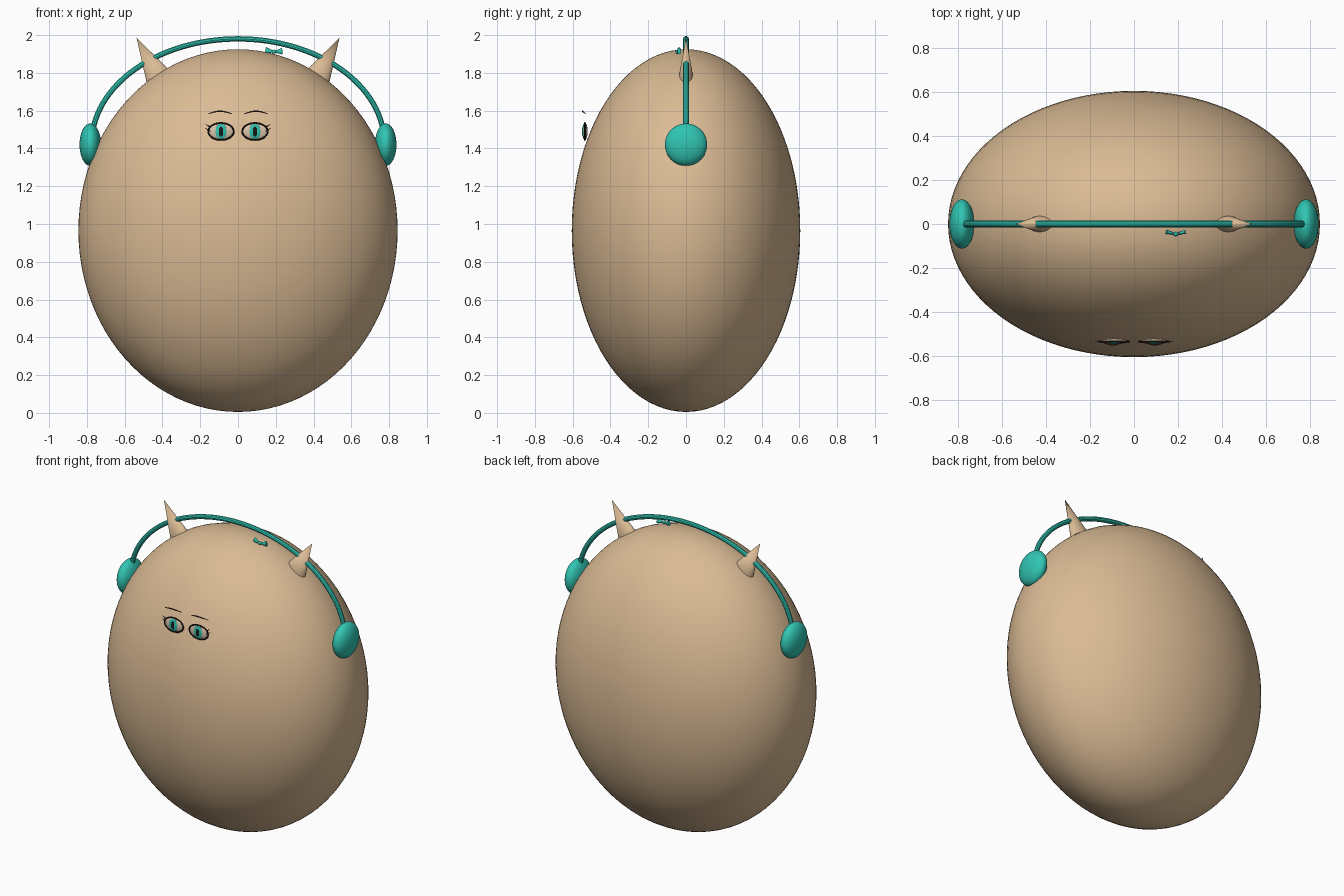
import bpy
from math import sin, cos, pi
from mathutils import Vector

if "Cube" in bpy.data.objects:
    bpy.data.objects.remove(bpy.data.objects["Cube"], do_unlink=True)


def material(name, rgb):
    m = bpy.data.materials.new(name)
    m.use_nodes = True
    m.diffuse_color = (*rgb, 1)
    m.node_tree.nodes["Principled BSDF"].inputs["Base Color"].default_value = (*rgb, 1)
    return m


TAN = material("tan skin", (0.71, 0.50, 0.30))
TEAL = material("teal", (0.03, 0.56, 0.45))
BLACK = material("black", (0.01, 0.01, 0.01))
WHITE = material("eye beige", (0.72, 0.55, 0.40))
BROWN = material("brow brown", (0.06, 0.03, 0.02))


def finish(name, mat):
    ob = bpy.context.object
    ob.name = ob.data.name = name
    ob.data.materials.clear()
    ob.data.materials.append(mat)
    bpy.ops.object.transform_apply(location=False, rotation=False, scale=True)
    bpy.ops.object.shade_smooth_by_angle()
    return ob


def ellipsoid(name, loc, radii, mat, seg=32):
    bpy.ops.mesh.primitive_uv_sphere_add(segments=seg, ring_count=seg // 2, location=loc)
    bpy.context.object.scale = radii
    return finish(name, mat)


def cone(name, base, tip, radii, mat, top=0.0):
    """Flattened cone from base to tip; radii are in-plane and along y."""
    base, tip = Vector(base), Vector(tip)
    d = tip - base
    bpy.ops.mesh.primitive_cone_add(vertices=32, radius1=1, radius2=top, depth=d.length,
                                    location=(base + tip) / 2)
    ob = bpy.context.object
    ob.rotation_euler = d.to_track_quat('Z', 'Y').to_euler()
    ob.scale = (radii[0], radii[1], 1)
    # keep the flattened direction along y
    if abs((ob.rotation_euler.to_matrix() @ Vector((1, 0, 0))).y) > 0.5:
        ob.scale = (radii[1], radii[0], 1)
    return finish(name, mat)


def tube(name, points, radius, mat, taper=None, cyclic=False):
    cu = bpy.data.curves.new(name, 'CURVE')
    cu.dimensions = '3D'
    cu.bevel_depth = radius
    cu.bevel_resolution = 3
    cu.use_fill_caps = True
    sp = cu.splines.new('POLY')
    sp.points.add(len(points) - 1)
    sp.use_cyclic_u = cyclic
    for i, (p, co) in enumerate(zip(sp.points, points)):
        p.co = (*co, 1)
        if taper:
            p.radius = taper(i / (len(points) - 1))
    ob = bpy.data.objects.new(name, cu)
    bpy.context.collection.objects.link(ob)
    bpy.ops.object.select_all(action='DESELECT')
    ob.select_set(True)
    bpy.context.view_layer.objects.active = ob
    bpy.ops.object.convert(target='MESH')
    return finish(name, mat)


# Egg-shaped body
ellipsoid("body", (0, 0, 0.965), (0.845, 0.605, 0.96), TAN, 96)

# Headset band
N = 64
tube("headband", [(0.775 * cos(pi * i / N), 0, 1.425 + 0.555 * sin(pi * i / N))
                  for i in range(N + 1)], 0.015, TEAL)

for s, side in ((-1, "right"), (1, "left")):
    ellipsoid(f"ear_pad_{side}", (s * 0.782, 0, 1.42), (0.057, 0.112, 0.112), TEAL, 48)
    cone(f"horn_{side}", (s * 0.425, 0, 1.785), (s * 0.537, 0, 1.985), (0.068, 0.037), TAN)

    # Eye: layered flat ellipsoids with a dark rim
    ex, ez = s * 0.09, 1.49
    ellipsoid(f"eyeball_{side}", (ex, -0.533, ez), (0.066, 0.012, 0.043), WHITE)
    ellipsoid(f"iris_{side}", (ex, -0.541, ez), (0.031, 0.007, 0.040), TEAL)
    ellipsoid(f"pupil_{side}", (ex, -0.546, ez), (0.012, 0.005, 0.026), BLACK)
    tube(f"eye_rim_{side}", [(ex + 0.068 * cos(a), -0.535, ez + 0.045 * sin(a))
                             for a in (2 * pi * i / 40 for i in range(40))],
         0.0045, BLACK, cyclic=True)

    # Two lashes at the outer corner
    for k, (dx, dz) in enumerate(((0.084, 0.040), (0.088, 0.020))):
        cone(f"lash_{side}_{k + 1}", (ex + s * 0.055, -0.535, ez + dz - 0.018),
             (ex + s * dx, -0.535, ez + dz), (0.005, 0.005), BLACK)

    # Thin arched brow
    tube(f"brow_{side}", [(s * (0.033 + 0.125 * t), -0.53 - 0.018 * sin(pi * t),
                           1.583 + 0.014 * sin(pi * t))
                          for t in (i / 12 for i in range(13))],
         0.004, BROWN, taper=lambda t: 0.4 + 0.6 * sin(pi * t))

    # One loop of the small bow on top
    cone(f"bow_loop_{side}", (0.19 + s * 0.043, -0.036, 1.917 - s * 0.002),
         (0.19, -0.046, 1.912), (0.017, 0.010), TEAL, top=0.2)

ellipsoid("bow_knot", (0.19, -0.046, 1.912), (0.011, 0.010, 0.011), TEAL, 16)
